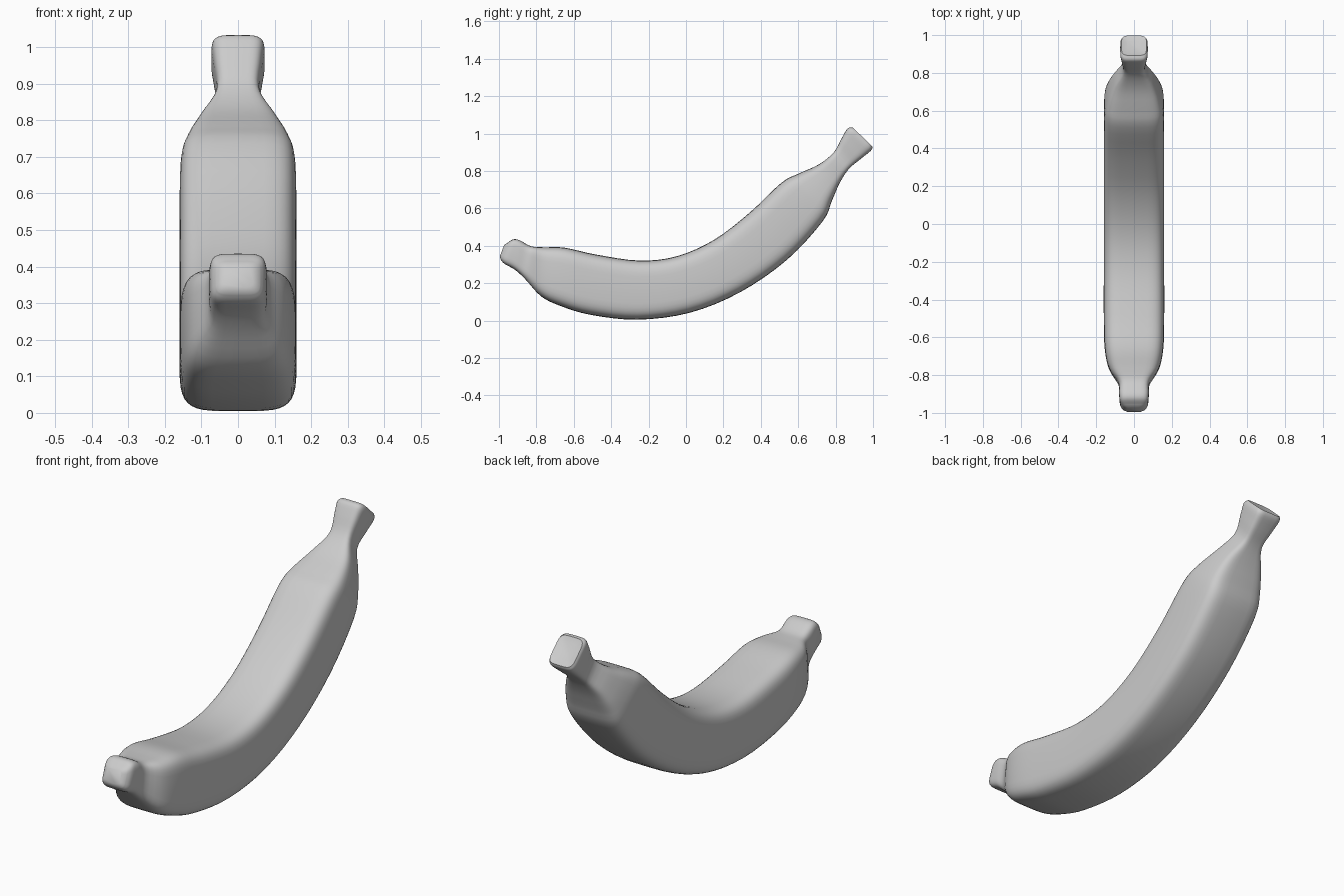
import bpy, bmesh, math
from mathutils import Vector

if "Cube" in bpy.data.objects:
    bpy.data.objects.remove(bpy.data.objects["Cube"])

# Stations along the fruit: inner edge (y, z), outer edge (y, z), half width
STATIONS = [
    (-0.955, 0.415, -0.990, 0.325, 0.060),
    (-0.925, 0.434, -0.970, 0.303, 0.074),
    (-0.890, 0.430, -0.915, 0.272, 0.079),
    (-0.830, 0.398, -0.860, 0.222, 0.083),
    (-0.760, 0.392, -0.775, 0.130, 0.132),
    (-0.650, 0.390, -0.670, 0.078, 0.155),
    (-0.480, 0.353, -0.510, 0.031, 0.160),
    (-0.250, 0.321, -0.260, 0.005, 0.160),
    (-0.050, 0.344, 0.020, 0.042, 0.160),
    (0.150, 0.432, 0.290, 0.152, 0.160),
    (0.340, 0.577, 0.540, 0.325, 0.160),
    (0.510, 0.737, 0.730, 0.530, 0.158),
    (0.600, 0.785, 0.780, 0.640, 0.142),
    (0.710, 0.835, 0.820, 0.732, 0.105),
    (0.790, 0.900, 0.870, 0.810, 0.060),
    (0.835, 0.980, 0.935, 0.865, 0.066),
    (0.865, 1.028, 0.988, 0.908, 0.073),
    (0.892, 1.032, 0.998, 0.930, 0.066),
]
SIDES, STEPS, POWER = 40, 4, 4.6


def spline(a, b, c, d, t):
    return 0.5 * (2*b + (c-a)*t + (2*a-5*b+4*c-d)*t*t + (3*b-a-3*c+d)*t**3)


def sample():
    n = len(STATIONS)
    for i in range(n - 1):
        quad = [STATIONS[min(max(i+k, 0), n-1)] for k in (-1, 0, 1, 2)]
        for s in range(STEPS):
            yield [spline(*v, s / STEPS) for v in zip(*quad)]
    yield list(STATIONS[-1])


def ring(bm, st, scale=1.0, push=0.0):
    # Rounded-square section spanning the inner and outer edges
    iy, iz, oy, oz, w = st
    top, bot = Vector((0, iy, iz)), Vector((0, oy, oz))
    mid, up = (top + bot) / 2, (top - bot) / 2
    out = Vector((0, up.z, -up.y)).normalized() * push
    verts = []
    for k in range(SIDES):
        a = 2 * math.pi * k / SIDES
        c, s = math.cos(a), math.sin(a)
        x = math.copysign(abs(c) ** (2 / POWER), c)
        u = math.copysign(abs(s) ** (2 / POWER), s)
        verts.append(bm.verts.new(mid + out + Vector((x*w*scale, 0, 0)) + up*u*scale))
    return verts


# Banana body with both end caps
bm = bmesh.new()
samples = list(sample())
rings = [ring(bm, samples[0], 0.7, -0.012)]
rings += [ring(bm, st) for st in samples]
rings.append(ring(bm, samples[-1], 0.6, -0.008))
for a, b in zip(rings, rings[1:]):
    for k in range(SIDES):
        j = (k + 1) % SIDES
        bm.faces.new((a[k], a[j], b[j], b[k]))
bm.faces.new(rings[0])
bm.faces.new(rings[-1])
bmesh.ops.recalc_face_normals(bm, faces=bm.faces)
mesh = bpy.data.meshes.new("banana")
bm.to_mesh(mesh)
bm.free()
banana = bpy.data.objects.new("banana", mesh)
bpy.context.collection.objects.link(banana)
bpy.context.view_layer.objects.active = banana
banana.select_set(True)
bpy.ops.object.shade_smooth_by_angle(angle=math.radians(50))
